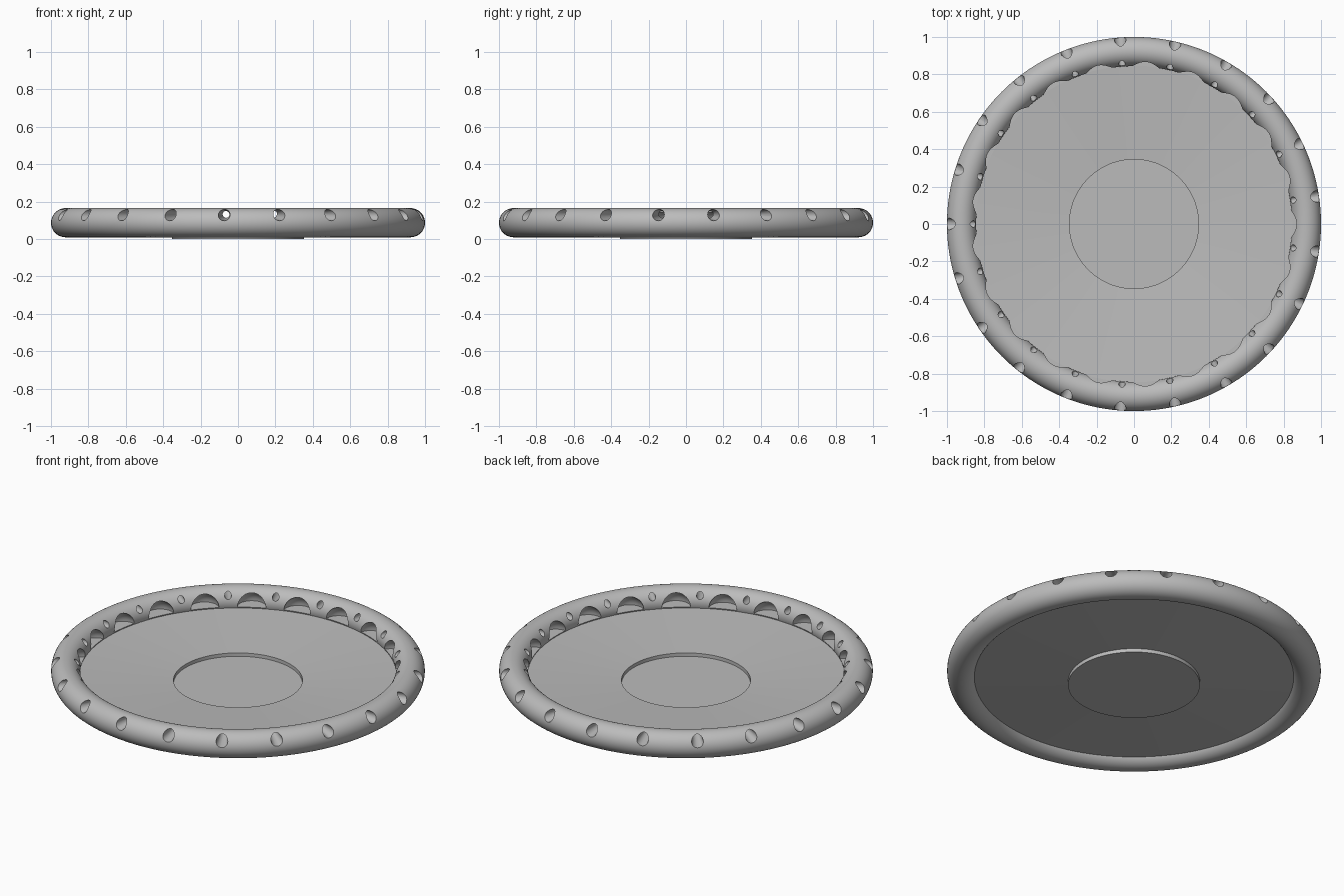
import bpy, bmesh, math
from mathutils import Matrix, Vector

cube = bpy.data.objects.get("Cube")
if cube:
    bpy.data.objects.remove(cube, do_unlink=True)

GREY = (0.5, 0.5, 0.5, 1)
grey = bpy.data.materials.new("plain_grey")
grey.use_nodes = True
grey.diffuse_color = GREY
grey.node_tree.nodes["Principled BSDF"].inputs["Base Color"].default_value = GREY

RING_R, TUBE_R, RING_Z = 0.922, 0.078, 0.087
COUNT = 21
STEP = 2 * math.pi / COUNT


def add_object(name, bm):
    bmesh.ops.recalc_face_normals(bm, faces=bm.faces)
    mesh = bpy.data.meshes.new(name)
    bm.to_mesh(mesh)
    bm.free()
    obj = bpy.data.objects.new(name, mesh)
    bpy.context.collection.objects.link(obj)
    mesh.materials.append(grey)
    return obj


def select(obj):
    bpy.ops.object.select_all(action='DESELECT')
    obj.select_set(True)
    bpy.context.view_layer.objects.active = obj


def lathe(name, profile, steps=128):
    bm = bmesh.new()
    verts = [bm.verts.new((r, 0, z)) for r, z in profile]
    edges = [bm.edges.new(pair) for pair in zip(verts, verts[1:])]
    bmesh.ops.spin(bm, geom=verts + edges, cent=(0, 0, 0), axis=(0, 0, 1),
                   angle=2 * math.pi, steps=steps)
    bmesh.ops.remove_doubles(bm, verts=bm.verts, dist=0.0001)
    return add_object(name, bm)


# Dished plate with a stepped-down round centre
plate = lathe("plate", [(0, 0.012), (0.345, 0.012), (0.345, 0.032), (0.87, 0.064),
                        (0.87, 0.049), (0.353, 0.021), (0.353, 0), (0, 0)])

# Thick rounded rim
bpy.ops.mesh.primitive_torus_add(major_radius=RING_R, minor_radius=TUBE_R,
                                 major_segments=168, minor_segments=40,
                                 location=(0, 0, RING_Z))
rim = bpy.context.object
rim.name = "rim"
rim.data.materials.append(grey)

# Cutters: tapered holes through the rim, and domed bites on its inner side
bm = bmesh.new()
for i in range(COUNT):
    turn = Matrix.Rotation(math.pi + i * STEP, 4, 'Z')
    lay_out = Matrix.Rotation(math.pi / 2, 4, 'Y')
    bmesh.ops.create_cone(bm, cap_ends=True, segments=24, radius1=0.014, radius2=0.035,
                          depth=0.2,
                          matrix=turn @ Matrix.Translation((0.92, 0, 0.13)) @ lay_out)
    between = Matrix.Rotation(math.pi + (i + 0.5) * STEP, 4, 'Z')
    dome = bmesh.ops.create_uvsphere(bm, u_segments=32, v_segments=20, radius=0.078,
                                     matrix=between @ Matrix.Translation((0.852, 0, 0.068)))
    faces = {f for v in dome["verts"] for f in v.link_faces}
    edges = {e for f in faces for e in f.edges}
    cut = bmesh.ops.bisect_plane(bm, geom=dome["verts"] + list(edges) + list(faces),
                                 plane_co=Vector((0, 0, 0.069)), plane_no=Vector((0, 0, -1)),
                                 clear_outer=True)
    loop = [g for g in cut["geom_cut"] if isinstance(g, bmesh.types.BMEdge)]
    bmesh.ops.holes_fill(bm, edges=loop, sides=0)
cutter = add_object("rim_cutter", bm)
cutter.hide_render = True

# Carve the rim
select(rim)
carve = rim.modifiers.new("carve", 'BOOLEAN')
carve.operation = 'DIFFERENCE'
carve.solver = 'EXACT'
carve.object = cutter
bpy.ops.object.modifier_apply(modifier=carve.name)
bpy.data.objects.remove(cutter, do_unlink=True)

# Smooth surfaces with crisp cut edges
for obj in (plate, rim):
    select(obj)
    bpy.ops.object.shade_smooth_by_angle(angle=math.radians(30))
